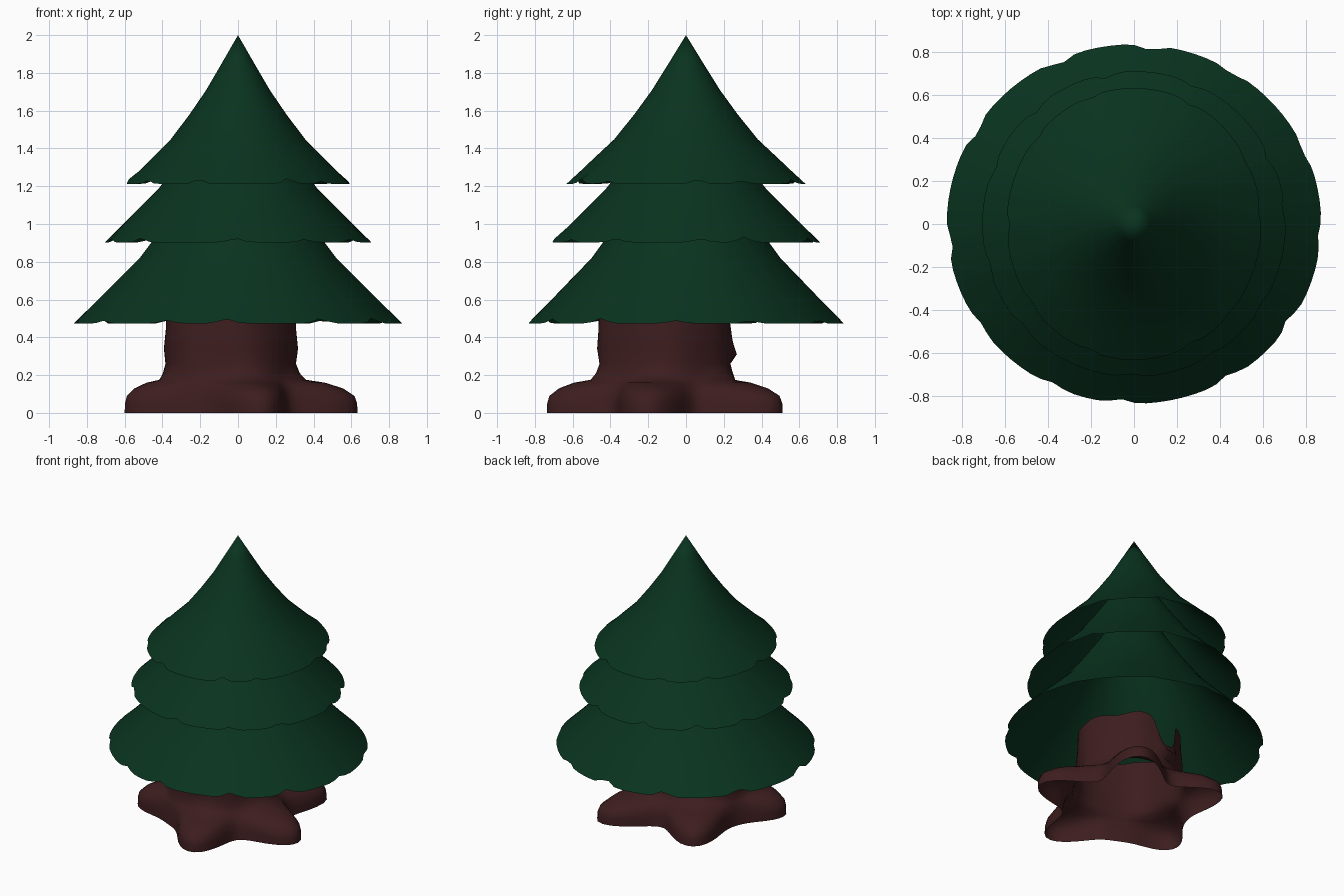
import bpy, bmesh, math, random
from math import sin, cos, exp, pi, radians

if "Cube" in bpy.data.objects:
    bpy.data.objects.remove(bpy.data.objects["Cube"], do_unlink=True)
random.seed(4)


def material(name, rgb):
    m = bpy.data.materials.new(name)
    m.use_nodes = True
    m.diffuse_color = (*rgb, 1)
    bsdf = m.node_tree.nodes["Principled BSDF"]
    bsdf.inputs["Base Color"].default_value = (*rgb, 1)
    bsdf.inputs["Roughness"].default_value = 0.9
    return m


def angle_gap(a, b):
    return abs((a - b + pi) % (2 * pi) - pi)


def ring_surface(name, rings, segments, point, mat):
    """Open tube of stacked rings; point(ring, angle) gives each position."""
    bm = bmesh.new()
    grid = [[bm.verts.new(point(i, 2 * pi * j / segments)) for j in range(segments)]
            for i in range(rings)]
    for low, high in zip(grid, grid[1:]):
        for j in range(segments):
            k = (j + 1) % segments
            bm.faces.new((low[j], low[k], high[k], high[j]))
    bmesh.ops.remove_doubles(bm, verts=bm.verts, dist=1e-4)
    mesh = bpy.data.meshes.new(name)
    bm.to_mesh(mesh)
    bm.free()
    mesh.materials.append(mat)
    obj = bpy.data.objects.new(name, mesh)
    bpy.context.collection.objects.link(obj)
    bpy.ops.object.select_all(action='DESELECT')
    obj.select_set(True)
    bpy.context.view_layer.objects.active = obj
    bpy.ops.object.shade_smooth_by_angle(angle=radians(50))
    return obj


green = material("needle green", (0.0028, 0.0335, 0.0135))
brown = material("bark brown", (0.047, 0.0125, 0.0135))

# Foliage: flared cones with a notched rim, one shape at three sizes
FLARE = [(1, 0), (0.885, 0.085), (0.78, 0.165), (0.60, 0.30),
         (0.43, 0.47), (0.285, 0.63), (0.13, 0.83), (0, 1)]


def foliage_tier(name, base, rx, ry, height, lobes):
    notches = [2 * pi * (i + random.uniform(-0.25, 0.25)) / lobes for i in range(lobes)]
    depths = [random.uniform(0.4, 1) for _ in notches]

    def point(i, a):
        r, z = FLARE[i][0], base + FLARE[i][1] * height
        if i == 0:
            cut = max(d * exp(-(angle_gap(a, n) / 0.06) ** 2)
                      for n, d in zip(notches, depths))
            r -= 0.03 * cut
            z += 0.03 * cut
        return r * rx * cos(a), r * ry * sin(a), z

    ring_surface(name, len(FLARE), 96, point, green)


foliage_tier("lower_foliage", 0.473, 0.87, 0.835, 1.15, 12)
foliage_tier("middle_foliage", 0.903, 0.705, 0.71, 0.935, 11)
foliage_tier("upper_foliage", 1.213, 0.592, 0.632, 0.787, 10)

# Trunk: hollow shell whose foot spreads into five roots, with a torn top
ROOTS = [(radians(a), r) for a, r in
         ((56, 0.745), (120, 0.67), (199, 0.59), (286, 0.645), (351, 0.69))]
# height, wall radius, how far the roots spread
TRUNK = [(0, 0.39, 1), (0.05, 0.385, 0.99), (0.09, 0.38, 0.94), (0.13, 0.375, 0.74),
         (0.16, 0.365, 0.45), (0.175, 0.36, 0.14), (0.21, 0.355, 0.04),
         (0.26, 0.345, 0), (0.34, 0.355, 0), (0.44, 0.345, 0), (0.56, 0.34, 0)]


def trunk_point(i, a):
    z, wall, spread = TRUNK[i]
    r = wall + 0.008 * sin(5 * a + 4 * z)
    for angle, reach in ROOTS:
        gap = angle_gap(a, angle) / radians(20)
        r += spread * (reach - wall) * exp(-gap ** 2)
    # torn notch at the back, its bark bulging outward
    dip = exp(-(angle_gap(a, radians(98)) / radians(15)) ** 4)
    if z > 0.3:
        z = 0.3 + (z - 0.3) * (1 - 0.75 * dip)
        r += 0.03 * dip
    if i == len(TRUNK) - 1:
        z += 0.012 * sin(7 * a)
    return r * cos(a) - 0.045, r * sin(a) - 0.115, z


ring_surface("trunk_with_roots", len(TRUNK), 90, trunk_point, brown)
